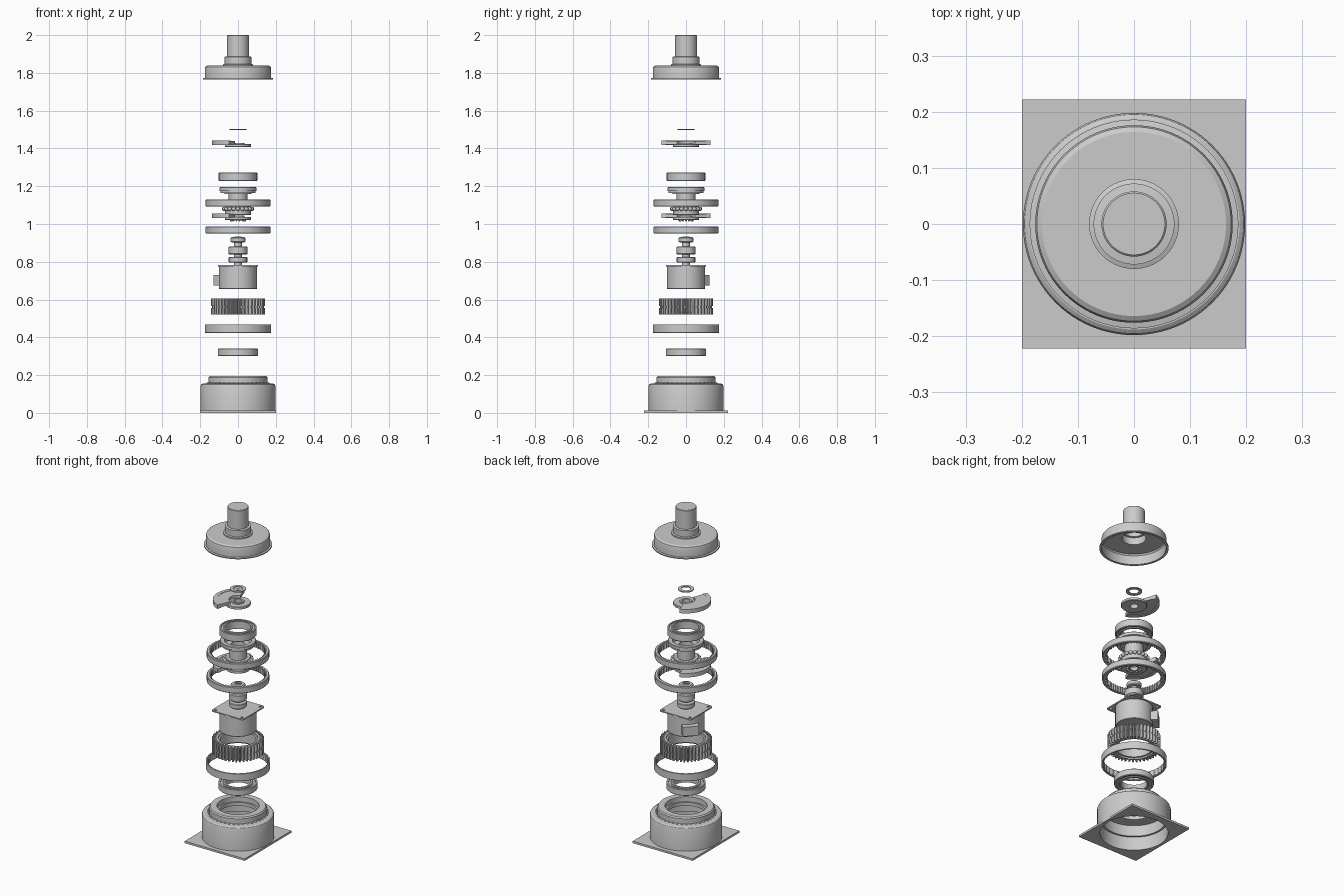
import bpy, bmesh
from math import sin, cos, pi, radians

if "Cube" in bpy.data.objects:
    bpy.data.objects.remove(bpy.data.objects["Cube"])


def finish(name, bm, smooth=True):
    bmesh.ops.remove_doubles(bm, verts=bm.verts, dist=1e-5)
    bmesh.ops.recalc_face_normals(bm, faces=bm.faces)
    me = bpy.data.meshes.new(name)
    bm.to_mesh(me)
    bm.free()
    ob = bpy.data.objects.new(name, me)
    bpy.context.collection.objects.link(ob)
    if smooth:
        bpy.ops.object.select_all(action='DESELECT')
        ob.select_set(True)
        bpy.context.view_layer.objects.active = ob
        bpy.ops.object.shade_smooth_by_angle(angle=radians(30))
    return ob


def lathe(name, profile, seg=96):
    """Revolve a closed (radius, z) outline around z."""
    bm = bmesh.new()
    vs = [bm.verts.new((r, 0, z)) for r, z in profile]
    es = [bm.edges.new((vs[i], vs[(i + 1) % len(vs)])) for i in range(len(vs))
          if profile[i][0] + profile[(i + 1) % len(vs)][0] > 0]
    bmesh.ops.spin(bm, geom=vs + es, cent=(0, 0, 0), axis=(0, 0, 1),
                   angle=2 * pi, steps=seg, use_duplicate=False)
    return finish(name, bm)


def tube(name, ro, ri, z0, z1, c=0.003):
    """Ring with small chamfers."""
    return lathe(name, [(ri, z0), (ro - c, z0), (ro, z0 + c), (ro, z1 - c), (ro - c, z1), (ri, z1)])


def sector(name, outer, inner, z0, z1, a0=0, a1=360, n=96):
    """Extruded ring or ring sector; radii may be cyclic tooth patterns."""
    bm = bmesh.new()
    full = a1 - a0 == 360
    cols = []
    for i in range(n if full else n + 1):
        a = radians(a0 + (a1 - a0) * i / n)
        ro, ri = outer[i % len(outer)], inner[i % len(inner)]
        cols.append([bm.verts.new((r * cos(a), r * sin(a), z))
                     for r, z in ((ro, z0), (ro, z1), (ri, z1), (ri, z0))])
    for i in range(n):
        p, q = cols[i], cols[(i + 1) % len(cols)]
        for k in range(4):
            m = (k + 1) % 4
            bm.faces.new((p[k], q[k], q[m], p[m]))
    if not full:
        bm.faces.new(cols[0])
        bm.faces.new(cols[-1])
    return finish(name, bm)


def box(name, loc, size, rot=0):
    bpy.ops.mesh.primitive_cube_add(size=1, location=loc, rotation=(0, 0, rot))
    ob = bpy.context.object
    ob.name, ob.scale = name, size
    return ob


def beads(name, count, radius, z, r):
    bm = bmesh.new()
    for i in range(count):
        a = 2 * pi * i / count
        new = bmesh.ops.create_uvsphere(bm, u_segments=12, v_segments=8, radius=r)['verts']
        bmesh.ops.translate(bm, verts=new, vec=(radius * cos(a), radius * sin(a), z))
    return finish(name, bm)


def plate(name, sx, sy, z0, z1, holes, bevel=0):
    """Rectangular plate with round holes given as (x, y, radius)."""
    ob = box(name, (0, 0, (z0 + z1) / 2), (sx, sy, z1 - z0))
    bpy.ops.object.transform_apply(location=False, rotation=False, scale=True)
    if bevel:
        bm = bmesh.new()
        bm.from_mesh(ob.data)
        ed = [e for e in bm.edges if abs(e.verts[0].co.z - e.verts[1].co.z) > 1e-4]
        bmesh.ops.bevel(bm, geom=ed, offset=bevel, segments=5, affect='EDGES', profile=0.5)
        bm.to_mesh(ob.data)
        bm.free()
    for x, y, r in holes:
        bpy.ops.mesh.primitive_cylinder_add(vertices=64, radius=r, depth=0.1, location=(x, y, z0))
        cut = bpy.context.object
        cut.name = name + "_cutter"
        mod = ob.modifiers.new("hole", 'BOOLEAN')
        mod.object, mod.operation = cut, 'DIFFERENCE'
        bpy.context.view_layer.objects.active = ob
        bpy.ops.object.modifier_apply(modifier="hole")
        bpy.data.objects.remove(cut)
    return ob


# Base plate and stepped housing
plate("base_plate", 0.4, 0.444, 0, 0.012, [(0, 0, 0.183)])
lathe("housing", [(0.183, 0.0), (0.198, 0.0), (0.198, 0.142), (0.195, 0.15), (0.188, 0.155),
                  (0.157, 0.157), (0.157, 0.188), (0.151, 0.195), (0.115, 0.195), (0.115, 0.165),
                  (0.105, 0.165), (0.105, 0.145), (0.172, 0.145), (0.172, 0.08), (0.183, 0.08)])
beads("housing_bolts", 40, 0.162, 0.156, 0.006)


def bearing(name, ro, ri, z0, z1):
    w = (ro - ri) * 0.32
    tube(name + "_outer_race", ro, ro - w, z0, z1)
    tube(name + "_inner_race", ri + w, ri, z0, z1)
    tube(name + "_shield", ro - w, ri + w, z0 + 0.006, z1 - 0.006, 0)


# Lower bearing and rotor magnet ring
bearing("lower_bearing", 0.107, 0.07, 0.302, 0.34)
tube("rotor_ring", 0.176, 0.168, 0.424, 0.468, 0.001)
sector("rotor_magnets", [0.168], [0.168, 0.163, 0.163, 0.163], 0.428, 0.464, n=144)

# Stator with two layers of wound teeth
tube("stator_core", 0.118, 0.098, 0.53, 0.595)
for k, (a, b) in enumerate(((0.521, 0.556), (0.567, 0.605))):
    sector("stator_teeth_%d" % k, [0.142, 0.142, 0.117, 0.117], [0.108], a, b, n=168)
sector("stator_laminations", [0.137, 0.137, 0.115, 0.115], [0.105], 0.553, 0.57, n=168)

# Motor can with square flange and connector
lathe("motor_can", [(0, 0.655), (0.098, 0.655), (0.101, 0.658), (0.101, 0.778), (0, 0.778)])
plate("motor_flange", 0.212, 0.212, 0.775, 0.782,
      [(sx * 0.088, sy * 0.088, 0.008) for sx in (-1, 1) for sy in (-1, 1)], 0.012)
box("motor_connector", (-0.078, 0.072, 0.703), (0.055, 0.09, 0.055), -pi / 4)

# Input shaft stack
tube("shaft", 0.02, 0.011, 0.78, 0.935)
tube("shaft_bearing", 0.049, 0.018, 0.797, 0.825)
tube("shaft_coupling", 0.05, 0.018, 0.838, 0.882, 0.005)
tube("shaft_top_bearing", 0.04, 0.018, 0.903, 0.93, 0.005)

# Two internally toothed ring gears
for nm, z0 in (("lower_ring_gear", 0.949), ("upper_ring_gear", 1.092)):
    tube(nm, 0.171, 0.157, z0, z0 + 0.038)
    sector(nm + "_teeth", [0.158], [0.157, 0.147, 0.147, 0.157], z0 + 0.002, z0 + 0.036, n=240)

# Two counterweights: hub disc with half-round fan
for nm, z in (("lower_counterweight", 1.022), ("upper_counterweight", 1.408)):
    tube(nm + "_hub", 0.07, 0.022, z, z + 0.016, 0.002)
    tube(nm + "_collar", 0.035, 0.022, z + 0.014, z + 0.022, 0.002)
    sector(nm + "_web", [0.12], [0.05], z + 0.012, z + 0.031, 110, 250, 48)
    sector(nm + "_rim", [0.137], [0.115], z + 0.009, z + 0.033, 110, 250, 48)

# Ball carrier and output hub
beads("lower_balls", 14, 0.036, 1.02, 0.006)
beads("carrier_balls", 20, 0.075, 1.08, 0.011)
tube("carrier_race", 0.07, 0.045, 1.048, 1.092)
tube("hub_neck", 0.05, 0.038, 1.09, 1.168)
lathe("hub_flange", [(0.07, 1.165), (0.092, 1.165), (0.092, 1.174), (0.099, 1.176),
                     (0.099, 1.192), (0.096, 1.195), (0.075, 1.195), (0.07, 1.18)])
tube("hub_web", 0.072, 0.038, 1.158, 1.168, 0)

# Upper bearing and washer
bearing("upper_bearing", 0.102, 0.07, 1.228, 1.273)
tube("washer", 0.044, 0.026, 1.498, 1.504, 0.001)

# Hollow cap with collar and output shaft
lathe("cap", [(0.172, 1.766), (0.186, 1.766), (0.186, 1.772), (0.176, 1.774), (0.176, 1.822),
              (0.173, 1.832), (0.164, 1.838), (0.08, 1.838), (0.08, 1.845), (0.072, 1.848),
              (0.072, 1.885), (0.058, 1.887), (0.058, 1.997), (0.055, 2.0), (0, 2.0),
              (0, 1.99), (0.052, 1.99), (0.052, 1.87), (0.064, 1.87), (0.064, 1.828),
              (0.166, 1.828), (0.172, 1.82)])
